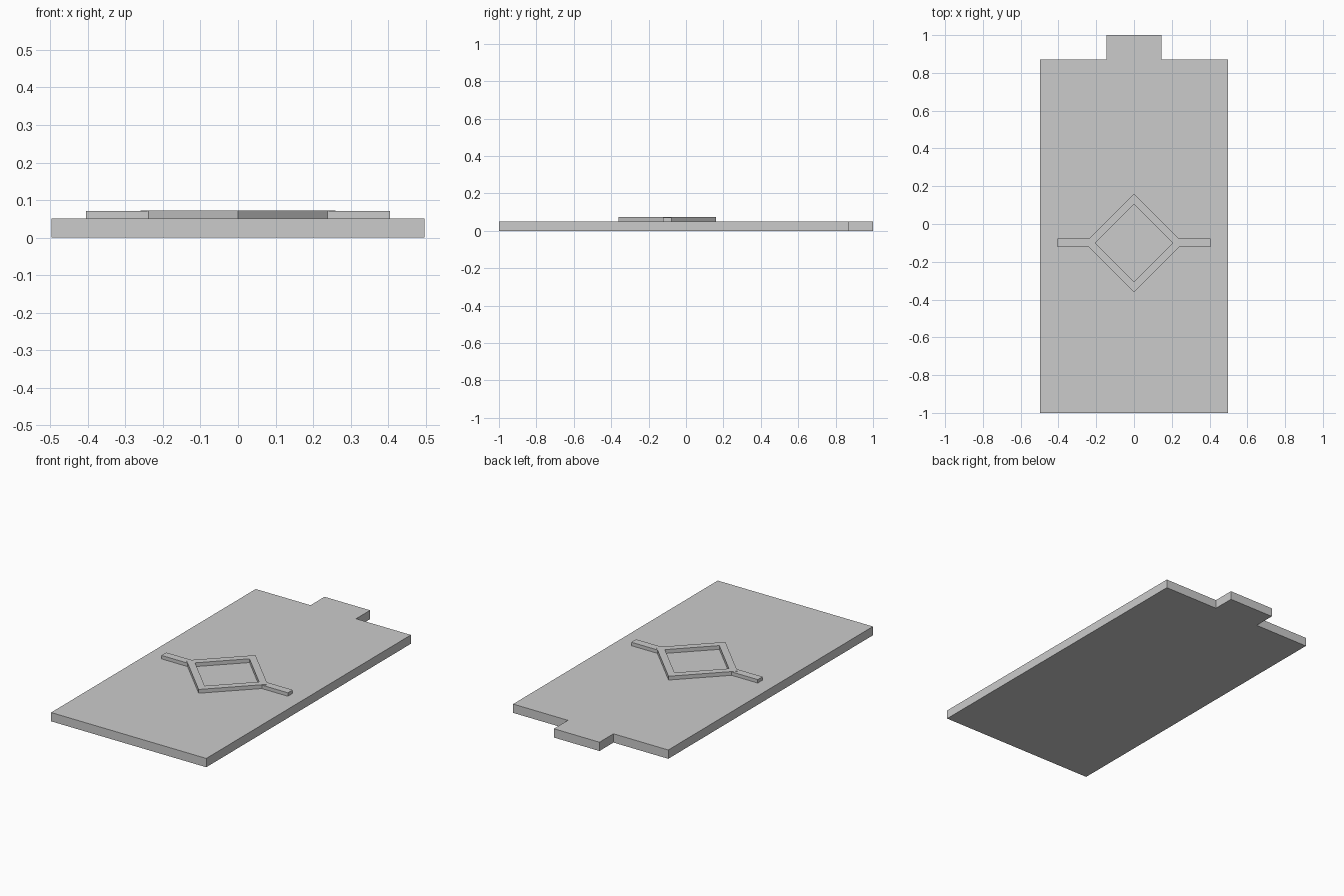
import bpy
import bmesh
from math import cos, sin, pi

cube = bpy.data.objects.get("Cube")
if cube:
    bpy.data.objects.remove(cube, do_unlink=True)

# Single flat grey
grey = bpy.data.materials.new("light_grey")
grey.use_nodes = True
grey.diffuse_color = (0.6, 0.6, 0.6, 1)
grey.node_tree.nodes["Principled BSDF"].inputs["Base Color"].default_value = (0.6, 0.6, 0.6, 1)

PLATE_TOP = 0.051
CENTRE_Y = -0.1


def finish(name, bm):
    bmesh.ops.recalc_face_normals(bm, faces=bm.faces)
    mesh = bpy.data.meshes.new(name)
    bm.to_mesh(mesh)
    bm.free()
    mesh.materials.append(grey)
    obj = bpy.data.objects.new(name, mesh)
    bpy.context.collection.objects.link(obj)


def extrude_faces(bm, height):
    result = bmesh.ops.extrude_face_region(bm, geom=bm.faces[:])
    verts = [g for g in result["geom"] if isinstance(g, bmesh.types.BMVert)]
    bmesh.ops.translate(bm, verts=verts, vec=(0, 0, height))


def slab(name, outline, z0, z1):
    bm = bmesh.new()
    bm.faces.new([bm.verts.new((x, y, z0)) for x, y in outline])
    extrude_faces(bm, z1 - z0)
    finish(name, bm)


# Base plate with the tab on its back edge
half = [(0.497, -1), (0.497, 0.872), (0.146, 0.872), (0.146, 1)]
slab("base_plate", half + [(-x, y) for x, y in reversed(half)], 0, PLATE_TOP)

# Raised diamond frame
bm = bmesh.new()
rings = [[bm.verts.new((r * cos(i * pi / 2), CENTRE_Y + r * sin(i * pi / 2), PLATE_TOP))
          for i in range(4)] for r in (0.26, 0.205)]
for i in range(4):
    j = (i + 1) % 4
    bm.faces.new((rings[0][i], rings[0][j], rings[1][j], rings[1][i]))
extrude_faces(bm, 0.022)
finish("diamond_frame", bm)

# Side arms, their inner ends mitred against the frame
for side, name in ((1, "left_arm"), (-1, "right_arm")):
    arm = [(0.238, -0.022), (0.405, -0.022), (0.405, 0.022), (0.238, 0.022), (0.26, 0)]
    slab(name, [(side * x, CENTRE_Y + y) for x, y in arm], PLATE_TOP, 0.071)
